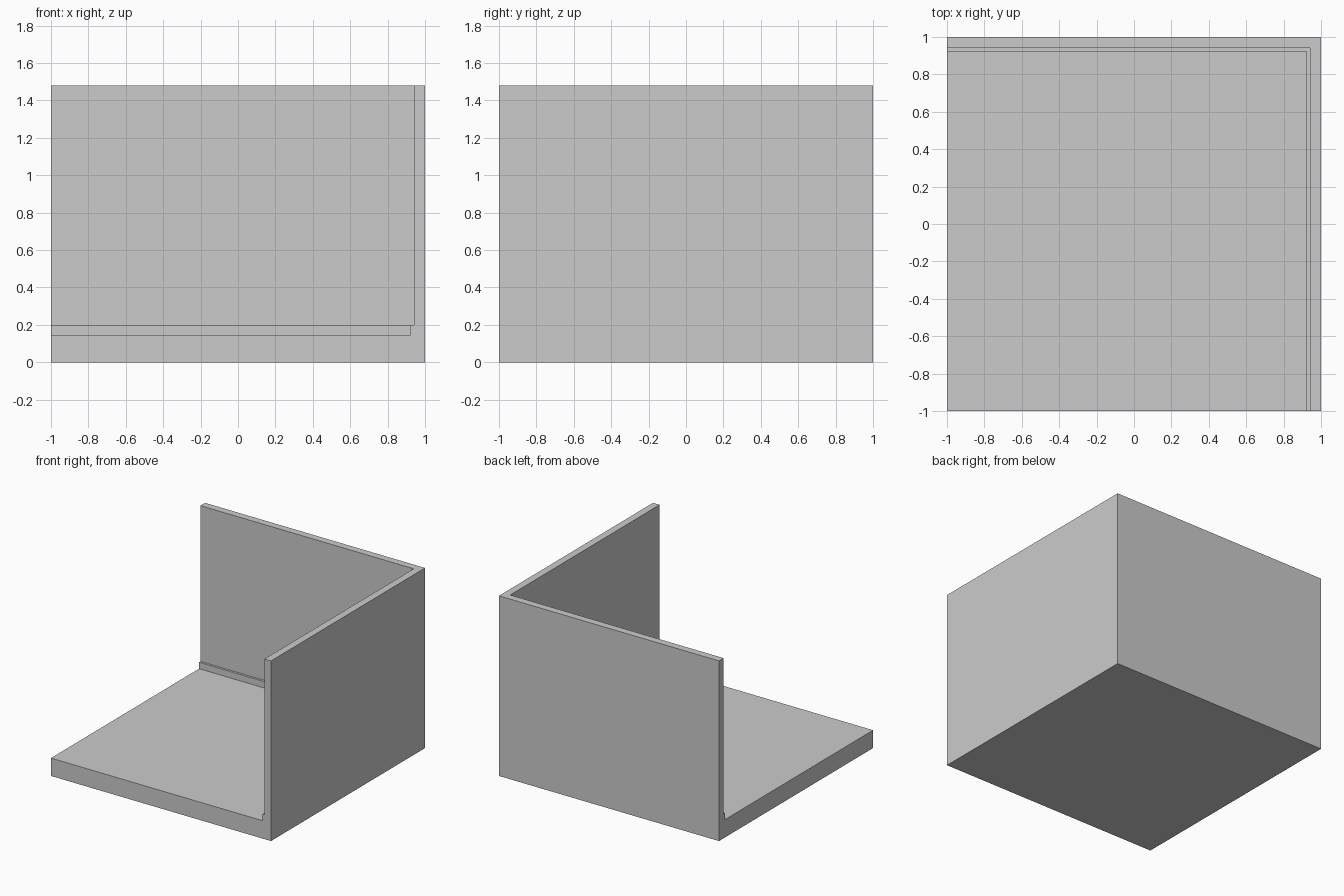
import bpy, bmesh

if "Cube" in bpy.data.objects:
    bpy.data.objects.remove(bpy.data.objects["Cube"])

# Cross-section: (distance inward from the outer wall face, height)
# outer wall, wall top, inner wall, skirting step, floor slab
PROFILE = [(0, 0), (0, 1.48), (0.06, 1.48), (0.06, 0.2),
           (0.078, 0.2), (0.078, 0.147), (2, 0.147), (2, 0)]

bm = bmesh.new()

# Mitred sweep: front end of right wall, back corner, left end of back wall
rings = [[bm.verts.new((x(d), y(d), z)) for d, z in PROFILE]
         for x, y in ((lambda d: 1 - d, lambda d: -1),
                      (lambda d: 1 - d, lambda d: 1 - d),
                      (lambda d: -1, lambda d: 1 - d))]

n = len(PROFILE)
for a, b in zip(rings, rings[1:]):
    for i in range(n):
        j = (i + 1) % n
        if i != n - 2:  # floor corner collapses to a single vertical edge
            bm.faces.new((a[i], a[j], b[j], b[i]))

# End caps
bm.faces.new(rings[0])
bm.faces.new(rings[-1])

# Close the floor corner and clean up flat seams
bmesh.ops.remove_doubles(bm, verts=bm.verts[:], dist=1e-5)
bmesh.ops.dissolve_limit(bm, angle_limit=0.01, verts=bm.verts[:], edges=bm.edges[:])
bmesh.ops.recalc_face_normals(bm, faces=bm.faces[:])

mesh = bpy.data.meshes.new("room_corner")
bm.to_mesh(mesh)
bm.free()
bpy.context.collection.objects.link(bpy.data.objects.new("room_corner", mesh))
